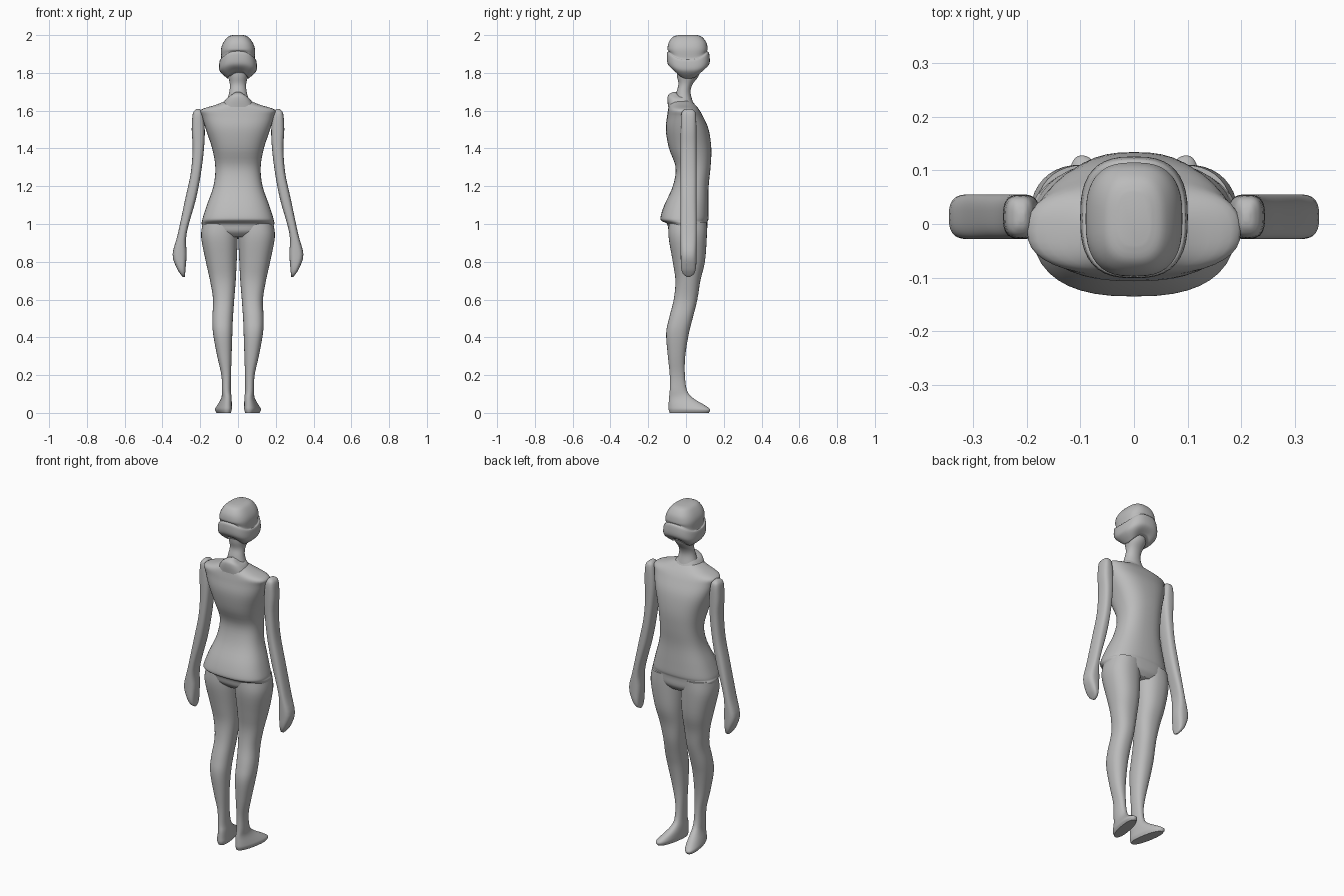
import bpy
import bmesh
import math

default_cube = bpy.data.objects.get("Cube")
if default_cube:
    bpy.data.objects.remove(default_cube, do_unlink=True)

# Single matte grey for the whole figure
grey = bpy.data.materials.new("plain grey")
grey.use_nodes = True
colour = (0.5, 0.5, 0.5, 1.0)
grey.diffuse_color = colour
grey.node_tree.nodes["Principled BSDF"].inputs["Base Color"].default_value = colour


def catmull(a, b, c, d, t):
    """Smooth interpolation from b to c."""
    return b + 0.5 * t * (c - a + t * (2 * a - 5 * b + 4 * c - d + t * (3 * (b - c) + d - a)))


def refine(rings, steps):
    """Insert interpolated cross-sections between the given ones."""
    result = []
    last = len(rings) - 1
    for i in range(last):
        quad = [rings[max(0, min(last, i + k))] for k in (-1, 0, 1, 2)]
        for s in range(steps):
            result.append([catmull(*values, s / steps) for values in zip(*quad)])
    result.append(list(rings[last]))
    return result


def power(value, exponent):
    return math.copysign(abs(value) ** exponent, value)


def loft(name, rings, square=2.3, sides=40, steps=4, mirrored=False):
    """Skin rounded sections (z, x0, x1, y0, y1, sag, shear), listed from top to bottom."""
    bm = bmesh.new()
    loops = []
    for z, x0, x1, y0, y1, sag, shear in refine(rings, steps):
        loop = []
        for i in range(sides):
            angle = math.tau * i / sides
            c, s = math.cos(angle), math.sin(angle)
            y = (y0 + y1) / 2 + (y1 - y0) / 2 * power(s, 2 / square)
            x = (x0 + x1) / 2 + (x1 - x0) / 2 * power(c, 2 / square) + shear * y
            loop.append(bm.verts.new((x, y, z + sag * (s * s - 0.5))))
        loops.append(loop)
    for upper, lower in zip(loops, loops[1:]):
        for i in range(sides):
            j = (i + 1) % sides
            bm.faces.new((upper[i], lower[i], lower[j], upper[j]))
    bm.faces.new(loops[0])
    bm.faces.new(loops[-1][::-1])
    if mirrored:
        bmesh.ops.scale(bm, vec=(-1, 1, 1), verts=bm.verts)
    bmesh.ops.recalc_face_normals(bm, faces=bm.faces)
    mesh = bpy.data.meshes.new(name)
    bm.to_mesh(mesh)
    bm.free()
    mesh.materials.append(grey)
    obj = bpy.data.objects.new(name, mesh)
    bpy.context.collection.objects.link(obj)
    bpy.ops.object.select_all(action="DESELECT")
    obj.select_set(True)
    bpy.context.view_layer.objects.active = obj
    bpy.ops.object.shade_smooth_by_angle(angle=math.radians(50))


def centred(rows, sag=0):
    """Expand (z, half width, y0, y1) rows into full sections."""
    return [(z, -w, w, y0, y1, sag, 0) for z, w, y0, y1 in rows]


# Torso with sloping shoulders, narrow waist and overhanging hem
loft("torso", centred([
    (1.65, .07, -.08, .03),
    (1.63, .12, -.09, .05),
    (1.605, .195, -.095, .07),
    (1.57, .19, -.1, .09),
    (1.5, .17, -.107, .12),
    (1.4, .137, -.09, .134),
    (1.3, .12, -.055, .13),
    (1.2, .13, -.07, .12),
    (1.1, .165, -.115, .12),
    (1.035, .186, -.135, .12),
    (1.015, .19, -.127, .115),
    (1.0, .192, -.1, .113),
    (.96, .17, -.09, .11),
    (.93, .1, -.06, .09),
]), square=2.5)

# Neck and the raised collar at its base
loft("neck", centred([
    (1.82, .06, -.05, .08),
    (1.78, .052, -.047, .065),
    (1.74, .043, -.04, .035),
    (1.7, .046, -.05, .024),
    (1.65, .06, -.06, .035),
    (1.6, .08, -.07, .05),
]), square=2.1)
loft("collar", centred([
    (1.69, .035, -.065, .015),
    (1.675, .06, -.092, .02),
    (1.65, .078, -.098, .03),
    (1.61, .1, -.095, .05),
], sag=.02))

# Head with a chevron band around it
crown = centred([
    (2.0, .03, -.04, .06),
    (1.99, .055, -.07, .085),
    (1.96, .078, -.092, .108),
    (1.925, .09, -.098, .115),
])
face = centred([
    (1.895, .089, -.091, .112),
    (1.885, .097, -.1, .122),
    (1.84, .1, -.1, .126),
    (1.815, .085, -.088, .115),
    (1.79, .055, -.055, .08),
], sag=.04)
loft("head", crown + face, square=2.7)

# Arms: flattened, constant depth, ending in mitten hands
arm_rows = [
    (1.61, .205, .215, .005, .02),
    (1.603, .196, .228, -.012, .04),
    (1.58, .185, .24, -.025, .052),
    (1.5, .176, .245, -.028, .055),
    (1.4, .18, .24, -.028, .055),
    (1.27, .196, .25, -.028, .055),
    (1.13, .223, .28, -.028, .055),
    (.95, .272, .318, -.028, .055),
    (.84, .272, .346, -.028, .055),
    (.77, .277, .326, -.026, .053),
    (.735, .28, .305, -.015, .042),
    (.72, .282, .292, .005, .02),
]

# Legs: thigh, knee, calf and a foot splayed slightly outward
leg_rows = [
    (1.01, .0, .185, -.09, .11, 0),
    (.93, .001, .195, -.092, .11, 0),
    (.8, .007, .17, -.07, .1, 0),
    (.7, .012, .148, -.056, .076, 0),
    (.6, .02, .132, -.065, .06, 0),
    (.5, .027, .136, -.09, .035, 0),
    (.42, .03, .132, -.105, .015, 0),
    (.3, .034, .11, -.096, -.004, 0),
    (.2, .037, .088, -.086, -.006, 0),
    (.12, .037, .085, -.086, .005, 0),
    (.08, .037, .09, -.09, .035, .08),
    (.04, .036, .106, -.092, .1, .15),
    (.018, .036, .112, -.092, .128, .18),
    (.0, .042, .104, -.086, .12, .18),
]

for side, flip in (("left", False), ("right", True)):
    arms = [(*row, 0, 0) for row in arm_rows]
    loft(side + "_arm", arms, square=2.8, mirrored=flip)
    legs = [(*row[:-1], 0, row[-1]) for row in leg_rows]
    loft(side + "_leg", legs, square=2.3, mirrored=flip)
